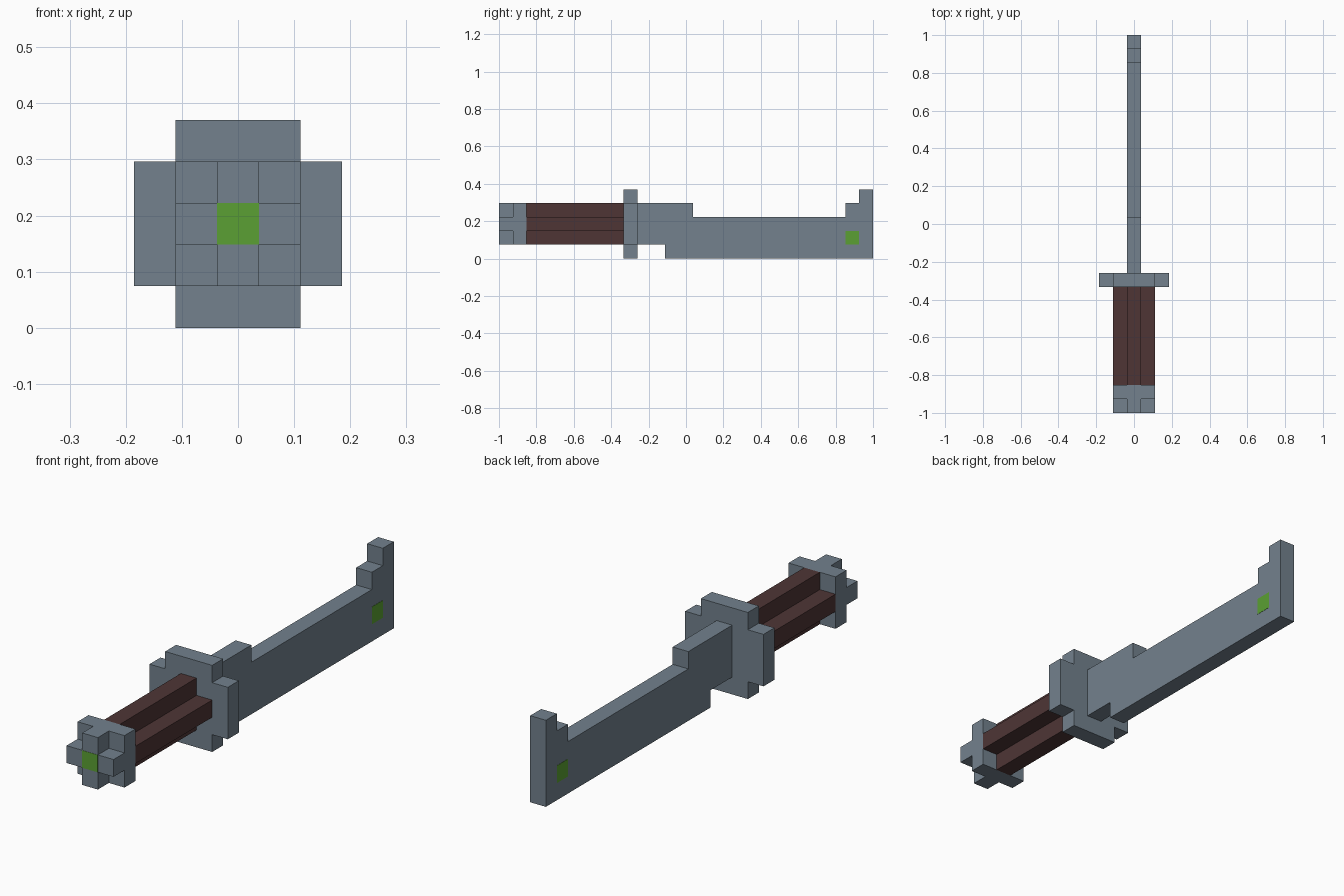
import bpy
import bmesh

if "Cube" in bpy.data.objects:
    bpy.data.objects.remove(bpy.data.objects["Cube"], do_unlink=True)

U = 2 / 27  # one block of the grid


def make_material(name, srgb):
    def linear(c):
        c /= 255
        return c / 12.92 if c <= 0.04045 else ((c + 0.055) / 1.055) ** 2.4
    colour = (*[linear(c) for c in srgb], 1)
    mat = bpy.data.materials.new(name)
    mat.use_nodes = True
    mat.diffuse_color = colour
    bsdf = next(n for n in mat.node_tree.nodes if n.type == 'BSDF_PRINCIPLED')
    bsdf.inputs["Base Color"].default_value = colour
    return mat


steel = make_material("slate steel", (115, 129, 141))
leather = make_material("dark brown grip", (78, 53, 53))
green = make_material("green gem", (91, 160, 51))


def prism(name, outline, axis, start, end, mat):
    """Extrude an outline, in blocks: (x, z) along y, or (y, z) along x."""
    bm = bmesh.new()
    place = (lambda a, b: (a, start, b)) if axis == 'y' else (lambda a, b: (start, a, b))
    face = bm.faces.new([bm.verts.new(place(a, b)) for a, b in outline])
    new = bmesh.ops.extrude_face_region(bm, geom=[face])["geom"]
    depth = end - start
    step = (0, depth, 0) if axis == 'y' else (depth, 0, 0)
    bmesh.ops.translate(bm, vec=step, verts=[v for v in new if isinstance(v, bmesh.types.BMVert)])
    bmesh.ops.recalc_face_normals(bm, faces=bm.faces)
    # Count y from the pommel end, then scale blocks to units
    bmesh.ops.translate(bm, vec=(0, -13.5, 0), verts=bm.verts)
    bmesh.ops.scale(bm, vec=(U, U, U), verts=bm.verts)
    mesh = bpy.data.meshes.new(name)
    bm.to_mesh(mesh)
    bm.free()
    mesh.materials.append(mat)
    obj = bpy.data.objects.new(name, mesh)
    bpy.context.collection.objects.link(obj)
    return obj


def cross(outer, inner, mid=2.5):
    """Square outline with its four corners notched out."""
    o, i = outer, inner
    pts = [(-i, -o), (i, -o), (i, -i), (o, -i), (o, i), (i, i),
           (i, o), (-i, o), (-i, i), (-o, i), (-o, -i), (-i, -i)]
    return [(x, z + mid) for x, z in pts]


def rect(a0, a1, b0, b1):
    return [(a0, b0), (a1, b0), (a1, b1), (a0, b1)]


# Hilt
prism("pommel_cap", cross(1.5, 0.5), 'y', 0, 1, steel)
prism("pommel_block", rect(-1.5, 1.5, 1, 4), 'y', 1, 2, steel)
prism("grip", cross(1.5, 0.5), 'y', 2, 9, leather)
prism("guard", cross(2.5, 1.5), 'y', 9, 10, steel)

# Blade with a raised shoulder and a stepped, hooked tip
blade = [(10, 1), (12, 1), (12, 0), (27, 0), (27, 5), (26, 5),
         (26, 4), (25, 4), (25, 3), (14, 3), (14, 4), (10, 4)]
prism("blade", blade, 'x', -0.5, 0.5, steel)

# Green inlays, as thin plates
T = 0.015
prism("pommel_gem", rect(-0.5, 0.5, 2, 3), 'y', -T, 0, green)
for side, name in ((1, "left_blade_gem"), (-1, "right_blade_gem")):
    prism(name, rect(25, 26, 1, 2), 'x', side * 0.5, side * (0.5 + T), green)
